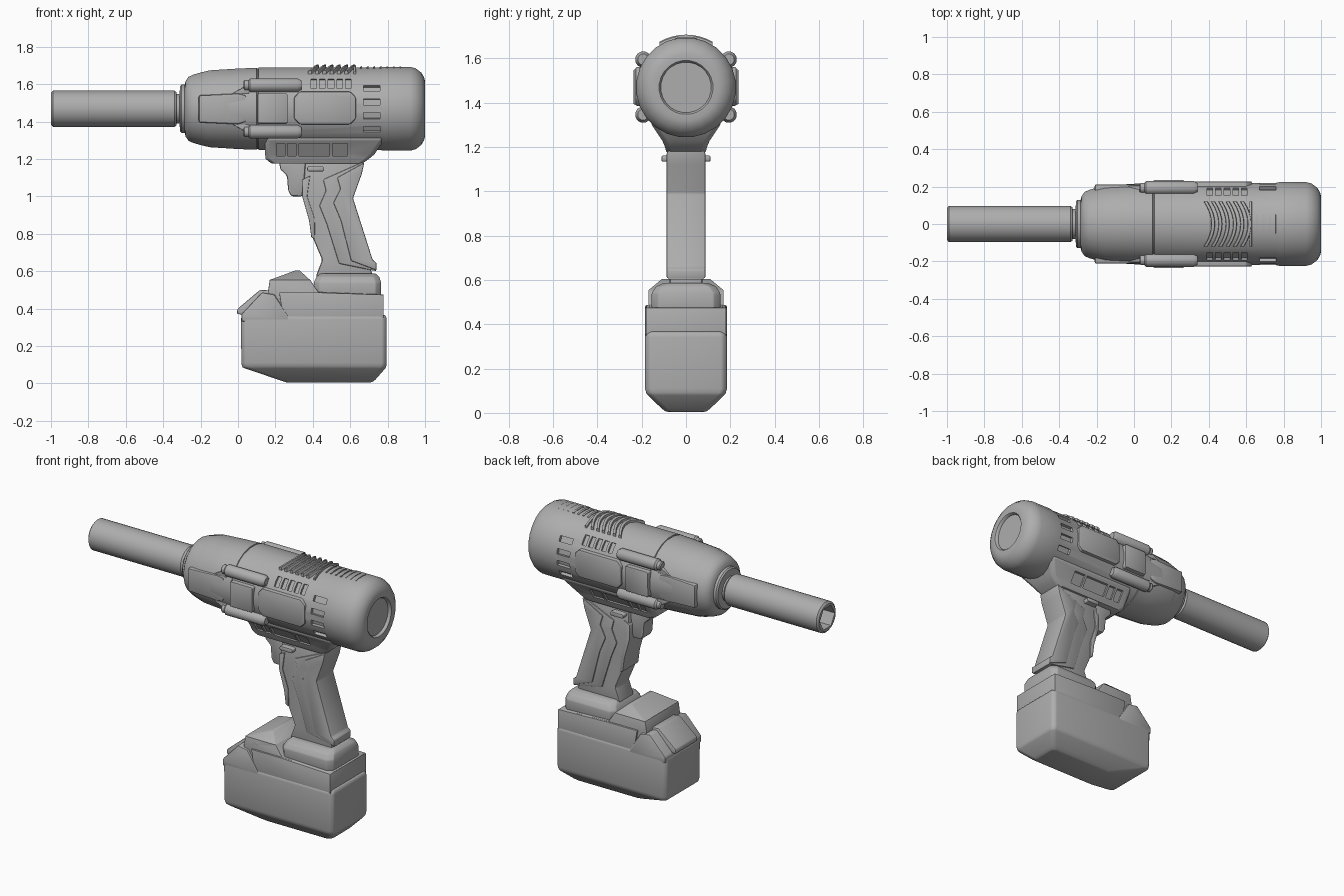
import bpy, bmesh, math

CZ = 1.468          # height of the barrel axis
R = 0.222           # main housing radius
grey = bpy.data.materials.new("tool_grey")
grey.diffuse_color = (0.42, 0.42, 0.42, 1)


def smooth(ob):
    bpy.ops.object.select_all(action='DESELECT')
    ob.select_set(True)
    bpy.context.view_layer.objects.active = ob
    bpy.ops.object.shade_smooth_by_angle(angle=math.radians(32))


def finish(name, bm, bevel=0.0, segs=2):
    bmesh.ops.recalc_face_normals(bm, faces=bm.faces)
    if bevel:
        edges = [e for e in bm.edges if len(e.link_faces) == 2 and e.calc_face_angle() > 0.4]
        bmesh.ops.bevel(bm, geom=edges, offset=bevel, segments=segs,
                        affect='EDGES', profile=0.5, clamp_overlap=True)
    me = bpy.data.meshes.new(name)
    bm.to_mesh(me)
    bm.free()
    me.materials.append(grey)
    ob = bpy.data.objects.new(name, me)
    bpy.context.collection.objects.link(ob)
    smooth(ob)
    return ob


def skin(bm, rings):
    """Join closed rings of points with quads and cap both ends."""
    vs = [[bm.verts.new(p) for p in ring] for ring in rings]
    n = len(vs[0])
    for a, b in zip(vs, vs[1:]):
        for i in range(n):
            bm.faces.new((a[i], a[(i + 1) % n], b[(i + 1) % n], b[i]))
    bm.faces.new(vs[0])
    bm.faces.new(vs[-1])


def revolve(name, prof, n=24, y=0.0, z=CZ):
    """Turn an (x, radius) profile around a lengthwise axis."""
    bm = bmesh.new()
    ang = [2 * math.pi * (i + 0.5) / n for i in range(n)]
    skin(bm, [[(x, y + r * math.cos(a), z + r * math.sin(a)) for a in ang] for x, r in prof])
    return finish(name, bm)


def prism(name, pts, y0, y1, bevel=0.006):
    """Extrude an (x, z) outline across y."""
    bm = bmesh.new()
    skin(bm, [[(x, y, z) for x, z in pts] for y in (y0, y1)])
    return finish(name, bm, bevel)


def loft(name, rings, c=0.02, bevel=0.008):
    """Stack chamfered rectangles given as (z, x0, x1, half width)."""
    bm = bmesh.new()
    skin(bm, [[(a + c, -w, z), (b - c, -w, z), (b, c - w, z), (b, w - c, z),
               (b - c, w, z), (a + c, w, z), (a, w - c, z), (a, c - w, z)]
              for z, a, b, w in rings])
    return finish(name, bm, bevel)


def octagon(x0, x1, z0, z1, c):
    return [(x0 + c, z0), (x1 - c, z0), (x1, z0 + c), (x1, z1 - c),
            (x1 - c, z1), (x0 + c, z1), (x0, z1 - c), (x0, z0 + c)]


def radial_box(bm, x0, x1, ang, w, r0, r1):
    """Box pointing out from the barrel axis at an angle."""
    ca, sa = math.cos(ang), math.sin(ang)
    skin(bm, [[(x, r * ca - t * sa, CZ + r * sa + t * ca)
               for r, t in ((r0, -w), (r1, -w), (r1, w), (r0, w))] for x in (x0, x1)])


def cut(ob, bm, name):
    cutter = finish(name, bm)
    cutter.hide_render = True
    cutter.hide_viewport = False
    mod = ob.modifiers.new("cut", 'BOOLEAN')
    mod.operation, mod.solver, mod.object = 'DIFFERENCE', 'EXACT', cutter
    bpy.context.view_layer.objects.active = ob
    bpy.ops.object.modifier_apply(modifier=mod.name)
    bpy.data.objects.remove(cutter)
    smooth(ob)


def rib(name, x, width, half, top, bow):
    """Curved rib lying over the top of the housing."""
    bm = bmesh.new()
    rings = []
    for i in range(9):
        y = half * (i / 4 - 1)
        xo = x + bow * (1 - (y / half) ** 2)
        zb, zt = [CZ + math.sqrt(r * r - y * y) for r in (R - 0.02, top)]
        rings.append([(xo, y, zb), (xo + width, y, zb),
                      (xo + width * 0.8, y, zt), (xo + width * 0.2, y, zt - 0.004)])
    skin(bm, rings)
    return finish(name, bm)


# Barrel housing: nose, seams, rear cap with recessed disc
housing = revolve("housing", [
    (-0.312, 0.09), (-0.31, 0.122), (-0.302, 0.13), (-0.285, 0.13), (-0.28, 0.15),
    (-0.265, 0.172), (-0.24, 0.184), (-0.195, 0.197), (-0.16, 0.205), (-0.155, 0.207),
    (0.0, 0.217), (0.1, 0.221), (0.102, 0.216), (0.108, 0.216), (0.11, R),
    (0.76, R), (0.78, 0.226), (0.92, 0.226), (0.95, 0.218), (0.98, 0.195), (0.995, 0.17),
    (1.0, 0.15), (1.0, 0.122), (0.996, 0.118), (0.982, 0.114)])
slots = bmesh.new()
for side in (0, 1):
    for dz in (0.11, 0.037, -0.037, -0.11):          # rear side vents
        a = math.asin(dz / R)
        radial_box(slots, 0.67, 0.76, math.pi - a if side else a, 0.017, R - 0.02, R + 0.03)
    for i in range(5):                               # upper vents
        a = math.radians(38)
        x = 0.39 + i * 0.046
        radial_box(slots, x, x + 0.03, math.pi - a if side else a, 0.032, R - 0.015, R + 0.03)
cut(housing, slots, "vent_cutter")

# Grille on top and fine ridges behind it
for i in range(6):
    rib("top_grille_rib", 0.37 + i * 0.039, 0.026, 0.12, R + 0.016, 0.04)
rib("grille_edge", 0.615, 0.018, 0.12, R + 0.012, 0.0)
for i in range(7):
    rib("rear_ridge", 0.65 + i * 0.035, 0.015, 0.05, R + 0.006, 0.0)

# Socket with hexagonal opening, and drive shaft
socket = revolve("socket", [(-1.0, 0.085), (-0.99, 0.097), (-0.34, 0.097), (-0.33, 0.09)], 32)
hexagon = bmesh.new()
skin(hexagon, [[(x, 0.076 * math.cos(k * math.pi / 3), CZ + 0.076 * math.sin(k * math.pi / 3))
                for k in range(6)] for x in (-1.1, -0.86)])
cut(socket, hexagon, "socket_cutter")
revolve("drive_shaft", [(-0.35, 0.08), (-0.3, 0.08)])

# Side parts on both flanks
for s in (1, -1):
    prism("side_panel", octagon(0.3, 0.63, 1.385, 1.56, 0.03), s * 0.15, s * 0.228, 0.008)
    prism("gear_cover", octagon(0.105, 0.265, 1.39, 1.55, 0.006), s * 0.15, s * 0.236, 0.008)
    prism("nose_panel", [(-0.21, 1.395), (0.0, 1.385), (0.045, 1.4), (0.045, 1.54),
                         (0.0, 1.55), (-0.21, 1.54)], s * 0.12, s * 0.212, 0.01)
    for z in (1.345, 1.594):
        revolve("bolt_boss", [(0.055, 0.028), (0.065, 0.037), (0.32, 0.037), (0.34, 0.025)],
                12, s * 0.193, z)
        revolve("bolt_head", [(0.03, 0.022), (0.036, 0.028), (0.06, 0.028)], 12, s * 0.193, z)
    # Nose fins running up to the bolts
    for z, dz in ((1.385, -0.05), (1.55, 0.05)):
        prism("nose_fin", [(-0.03, z), (0.06, z), (0.06, z + dz)], s * 0.12, s * 0.205, 0.003)

# Lower housing joining barrel and grip
neck = loft("lower_housing", [(1.175, 0.18, 0.665, 0.088), (1.2, 0.147, 0.70, 0.095),
                              (1.225, 0.145, 0.73, 0.105), (1.3, 0.145, 0.78, 0.155),
                              (1.36, 0.145, 0.80, 0.16)], 0.02, 0.004)
slots = bmesh.new()
for x0, x1 in ((0.205, 0.25), (0.265, 0.31), (0.325, 0.49), (0.505, 0.585)):
    for s in (1, -1):
        skin(slots, [[(x, s * y, z) for y, z in ((0.085, 1.215), (0.2, 1.215),
                                                 (0.2, 1.282), (0.128, 1.282))]
                     for x in (x0, x1)])
cut(neck, slots, "lower_vent_cutter")

# Trigger and direction selector
prism("trigger", [(0.22, 1.19), (0.225, 1.145), (0.262, 1.11), (0.268, 1.03), (0.285, 1.0),
                  (0.345, 1.0), (0.37, 1.19)], -0.05, 0.05, 0.01)
prism("selector", octagon(0.37, 0.46, 1.133, 1.16, 0.006), -0.11, 0.11, 0.004)

# Grip: core, rubber overlay and raised rear strip
prism("grip_core", [(0.36, 1.2), (0.345, 1.0), (0.385, 0.87), (0.395, 0.79), (0.45, 0.66),
                    (0.415, 0.57), (0.72, 0.57), (0.70, 0.66), (0.605, 0.99), (0.65, 1.13),
                    (0.66, 1.2)], -0.074, 0.074, 0.012)
prism("grip_rubber", [(0.67, 1.185), (0.455, 1.09), (0.47, 1.03), (0.435, 0.95), (0.475, 0.85),
                      (0.54, 0.64), (0.74, 0.6), (0.735, 0.645), (0.715, 0.66), (0.61, 0.99),
                      (0.66, 1.12)], -0.081, 0.081, 0.006)
prism("grip_strip", [(0.675, 1.18), (0.53, 1.10), (0.548, 1.04), (0.51, 0.965), (0.55, 0.87),
                     (0.605, 0.655), (0.74, 0.605), (0.74, 0.645), (0.72, 0.66), (0.615, 0.99),
                     (0.662, 1.12)], -0.087, 0.087, 0.006)
prism("grip_front_trim", [(0.385, 1.11), (0.345, 1.09), (0.343, 1.0), (0.38, 0.87), (0.392, 0.78),
                          (0.412, 0.77), (0.41, 0.88), (0.37, 1.0)], -0.08, 0.08, 0.004)

# Foot and battery dock
loft("grip_foot", [(0.46, 0.41, 0.765, 0.155), (0.54, 0.405, 0.765, 0.155),
                   (0.57, 0.42, 0.755, 0.135), (0.587, 0.44, 0.735, 0.10)], 0.03, 0.006)
prism("battery_dock", [(0.16, 0.3), (0.778, 0.3), (0.778, 0.475), (0.43, 0.488), (0.385, 0.555),
                       (0.17, 0.555), (0.16, 0.49)], -0.17, 0.17, 0.004)
loft("dock_hump", [(0.5, 0.165, 0.385, 0.17), (0.553, 0.17, 0.385, 0.17),
                   (0.603, 0.305, 0.33, 0.11)], 0.004, 0.0)
prism("dock_skirt", [(0.25, 0.3), (0.779, 0.3), (0.779, 0.474), (0.43, 0.486), (0.22, 0.486)],
      -0.181, 0.181, 0.003)

# Battery, its front shoulder and release clip
loft("battery", [(0.005, 0.26, 0.715, 0.09), (0.02, 0.215, 0.735, 0.11),
                 (0.085, 0.022, 0.792, 0.178), (0.11, 0.018, 0.795, 0.185),
                 (0.35, 0.016, 0.795, 0.185), (0.367, 0.03, 0.785, 0.175)], 0.02, 0.008)
prism("battery_shoulder", [(0.018, 0.33), (0.018, 0.37), (0.128, 0.487), (0.195, 0.475),
                           (0.265, 0.365), (0.28, 0.33)], -0.185, 0.185, 0.008)
prism("release_clip", [(-0.006, 0.372), (-0.003, 0.398), (0.118, 0.5), (0.165, 0.497),
                       (0.2, 0.45), (0.06, 0.36)], -0.11, 0.11, 0.006)
